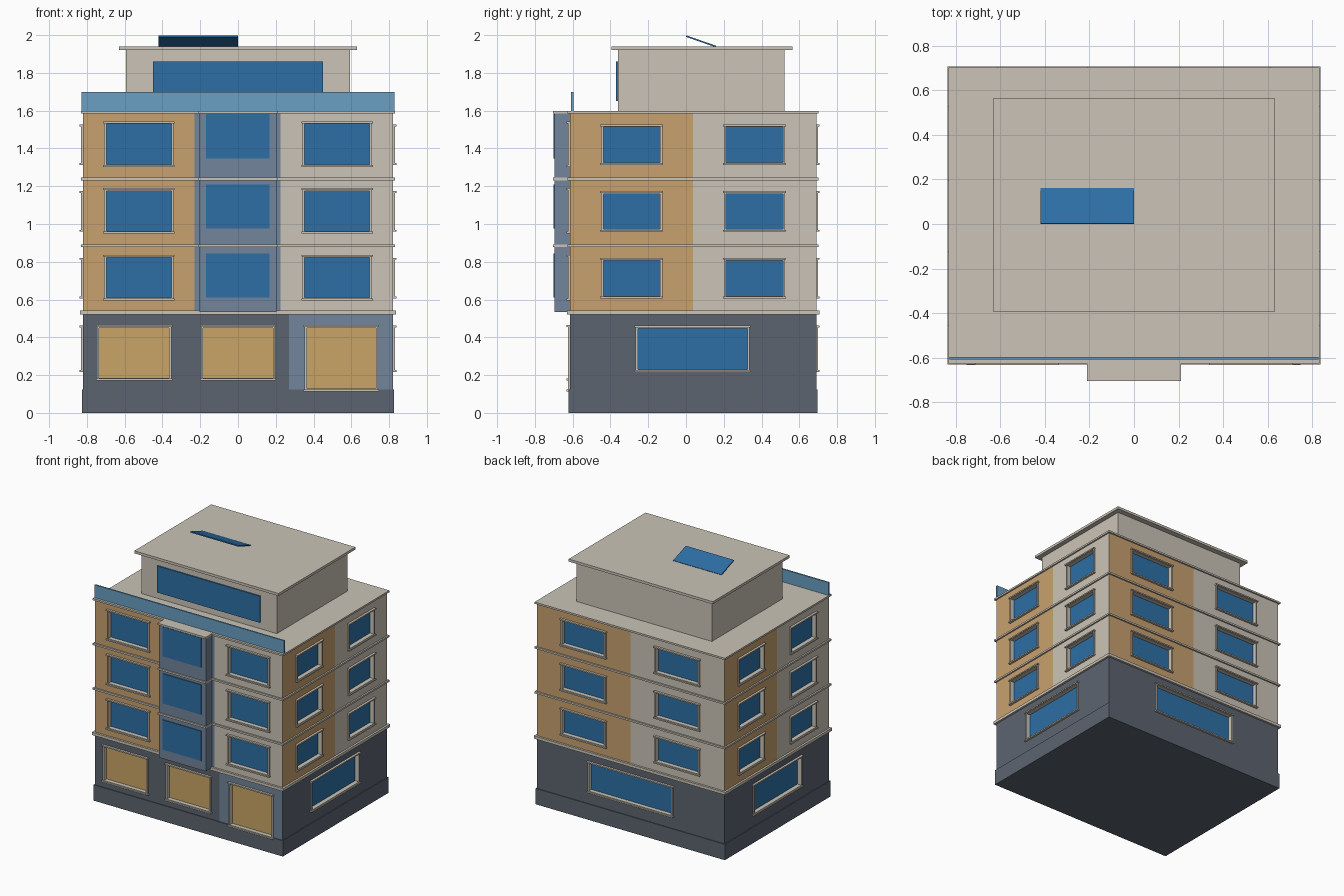
import bpy
import bmesh
import math
from mathutils import Vector, Matrix

cube = bpy.data.objects.get("Cube")
if cube:
    bpy.data.objects.remove(cube, do_unlink=True)


def material(name, hex_code):
    rgb = [int(hex_code[i:i + 2], 16) / 255 for i in (0, 2, 4)]
    color = [c / 12.92 if c < 0.04 else ((c + 0.055) / 1.055) ** 2.4 for c in rgb] + [1]
    m = bpy.data.materials.new(name)
    m.use_nodes = True
    m.diffuse_color = color
    m.node_tree.nodes["Principled BSDF"].inputs["Base Color"].default_value = color
    return m


BEIGE = material("beige plaster", "cbc4b7")
OCHRE = material("ochre plaster", "c8a16f")
SLATE = material("slate blue panel", "72859b")
DARK = material("dark grey stone", "5c6470")
GLASS = material("blue glass", "2d6fa6")
RAIL = material("pale blue glass", "6a9fc4")
SHOP = material("warm yellow glass", "c9a566")

# Wall planes of the main block
WX, FRONT, BACK = 0.82, -0.615, 0.69
MID_Y = (FRONT + BACK) / 2


def boxes(name, bounds, *mats):
    """One object made of axis-aligned boxes given as (x0, x1, y0, y1, z0, z1)."""
    bm = bmesh.new()
    for x0, x1, y0, y1, z0, z1 in bounds:
        size = Matrix.Diagonal((x1 - x0, y1 - y0, z1 - z0, 1))
        mid = Vector((x0 + x1, y0 + y1, z0 + z1)) / 2
        bmesh.ops.create_cube(bm, size=1, matrix=Matrix.Translation(mid) @ size)
    mesh = bpy.data.meshes.new(name)
    bm.to_mesh(mesh)
    bm.free()
    for m in mats:
        mesh.materials.append(m)
    ob = bpy.data.objects.new(name, mesh)
    bpy.context.collection.objects.link(ob)
    return ob


def on_wall(side, u0, u1, z0, z1, d0, d1):
    """Box on a wall: u along it, d outward from it."""
    if side == "front":
        return (u0, u1, FRONT - d1, FRONT - d0, z0, z1)
    if side == "back":
        return (u0, u1, BACK + d0, BACK + d1, z0, z1)
    if side == "right":
        return (WX + d0, WX + d1, u0, u1, z0, z1)
    return (-WX - d1, -WX - d0, u0, u1, z0, z1)


def slab(name, z0, z1, out):
    return boxes(name, [(-WX - out, WX + out, FRONT - out, BACK + out, z0, z1)], BEIGE)


def window(name, side, u0, u1, z0, z1, glass=GLASS, f=0.012, depth=0.03):
    """Framed recessed window; returns the opening to cut from the wall."""
    a, b, lo, hi = u0 - f, u1 + f, z0 - f, z1 + f
    parts = [(a, u0, lo, hi, -depth, 0.01), (u1, b, lo, hi, -depth, 0.01),
             (u0, u1, lo, z0, -depth, 0.01), (u0, u1, z1, hi, -depth, 0.01),
             (a - 0.005, b + 0.005, lo - 0.002, z0 - 0.004, 0, 0.018),
             (a - 0.005, b + 0.005, z1 + 0.004, hi + 0.002, 0, 0.018)]
    boxes(name + "_frame", [on_wall(side, *p) for p in parts], BEIGE)
    boxes(name + "_glass", [on_wall(side, u0, u1, z0, z1, -depth, -depth + 0.006)], glass)
    return on_wall(side, a, b, lo, hi, -depth, 0.05)


def cut(wall, openings):
    cutter = boxes("opening_cutter", openings)
    cutter.hide_render = True
    mod = wall.modifiers.new("openings", "BOOLEAN")
    mod.object, mod.operation, mod.solver = cutter, "DIFFERENCE", "EXACT"
    bpy.context.view_layer.objects.active = wall
    bpy.ops.object.modifier_apply(modifier=mod.name)
    bpy.data.objects.remove(cutter, do_unlink=True)


def paint(wall, planes, rule):
    """Split the wall along planes and colour its faces by rule."""
    bm = bmesh.new()
    bm.from_mesh(wall.data)
    for co, no in planes:
        bmesh.ops.bisect_plane(bm, geom=bm.verts[:] + bm.edges[:] + bm.faces[:],
                               plane_co=co, plane_no=no)
    bm.normal_update()
    for face in bm.faces:
        face.material_index = rule(face.calc_center_median(), face.normal)
    bm.to_mesh(wall.data)
    bm.free()


X, Y = Vector((1, 0, 0)), Vector((0, 1, 0))

# Ground floor with shop windows and entrance
ground = boxes("ground_floor_wall", [(-WX, WX, FRONT, BACK, 0.005, 0.53)], DARK, SLATE)
holes = [window("shop_window_a", "front", -0.735, -0.365, 0.185, 0.45, SHOP),
         window("shop_window_b", "front", -0.185, 0.185, 0.185, 0.45, SHOP),
         window("entrance", "front", 0.365, 0.73, 0.128, 0.45, SHOP),
         window("ground_back_window", "back", -0.36, 0.36, 0.23, 0.448)]
holes += [window("ground_" + s + "_window", s, -0.255, 0.325, 0.23, 0.448)
          for s in ("left", "right")]
cut(ground, holes)
paint(ground, [(X * 0.27, X)], lambda c, n: int(n.y < -0.5 and c.x > 0.27))
boxes("plinth", [(-0.827, 0.827, FRONT - 0.006, BACK + 0.006, 0, 0.125)], DARK)

# Upper floors with a window pair on every side
upper = boxes("upper_floors_wall", [(-WX, WX, FRONT, BACK, 0.53, 1.59)],
              BEIGE, OCHRE, SLATE)
holes = []
for floor in range(3):
    z = 0.61 + floor * 0.353
    for end in (-1, 1):
        tag = "_window_%d_%s" % (floor + 1, "a" if end < 0 else "b")
        u = end * 0.525
        holes.append(window("front" + tag, "front", u - 0.172, u + 0.172, z, z + 0.213))
        u = end * 0.41
        holes.append(window("back" + tag, "back", u - 0.185, u + 0.185, z + 0.01, z + 0.197))
        u = MID_Y + end * 0.325
        for s in ("left", "right"):
            holes.append(window(s + tag, s, u - 0.15, u + 0.15, z + 0.01, z + 0.197))
cut(upper, holes)


def upper_color(c, n):
    if n.y < -0.5:
        return 1 if c.x < -0.23 else 2 if c.x < 0.225 else 0
    if n.y > 0.5:
        return int(c.x > 0)
    if abs(n.x) > 0.5:
        return int((c.y - MID_Y) * c.x < 0)
    return 0


paint(upper, [(X * -0.23, X), (X * 0.225, X), (X * 0, X), (Y * MID_Y, Y)], upper_color)

# Floor bands
slab("ground_band", 0.52, 0.542, 0.016)
for i, z in enumerate((0.878, 1.231, 1.585)):
    slab("floor_band_%d" % (i + 1), z, z + 0.014, 0.012)
    boxes("bay_band_%d" % (i + 1), [(-0.21, 0.21, -0.704, FRONT, z, z + 0.014)], BEIGE)

# Projecting bay with its glazing
boxes("bay", [(-0.205, 0.205, -0.695, FRONT + 0.01, 0.535, 1.588)], SLATE)
for i, z in enumerate((0.61, 0.975, 1.347)):
    boxes("bay_glass_%d" % (i + 1),
          [(-0.17, 0.168, -0.702, -0.694, z, z + 0.235)], GLASS)

# Terrace rail, penthouse and its roof
boxes("terrace_rail", [(-0.828, 0.828, -0.608, -0.596, 1.597, 1.7)], RAIL)
boxes("penthouse", [(-0.592, 0.592, -0.36, 0.522, 1.59, 1.925)], BEIGE)
boxes("penthouse_window", [(-0.45, 0.45, -0.37, -0.358, 1.65, 1.86)], GLASS)
boxes("penthouse_roof", [(-0.63, 0.63, -0.395, 0.565, 1.92, 1.94)], BEIGE)

# Tilted roof panel
panel = boxes("roof_panel", [(-0.21, 0.21, -0.084, 0.084, -0.004, 0.004)], GLASS)
panel.location = (-0.21, 0.08, 1.967)
panel.rotation_euler.x = -math.atan2(0.055, 0.158)
